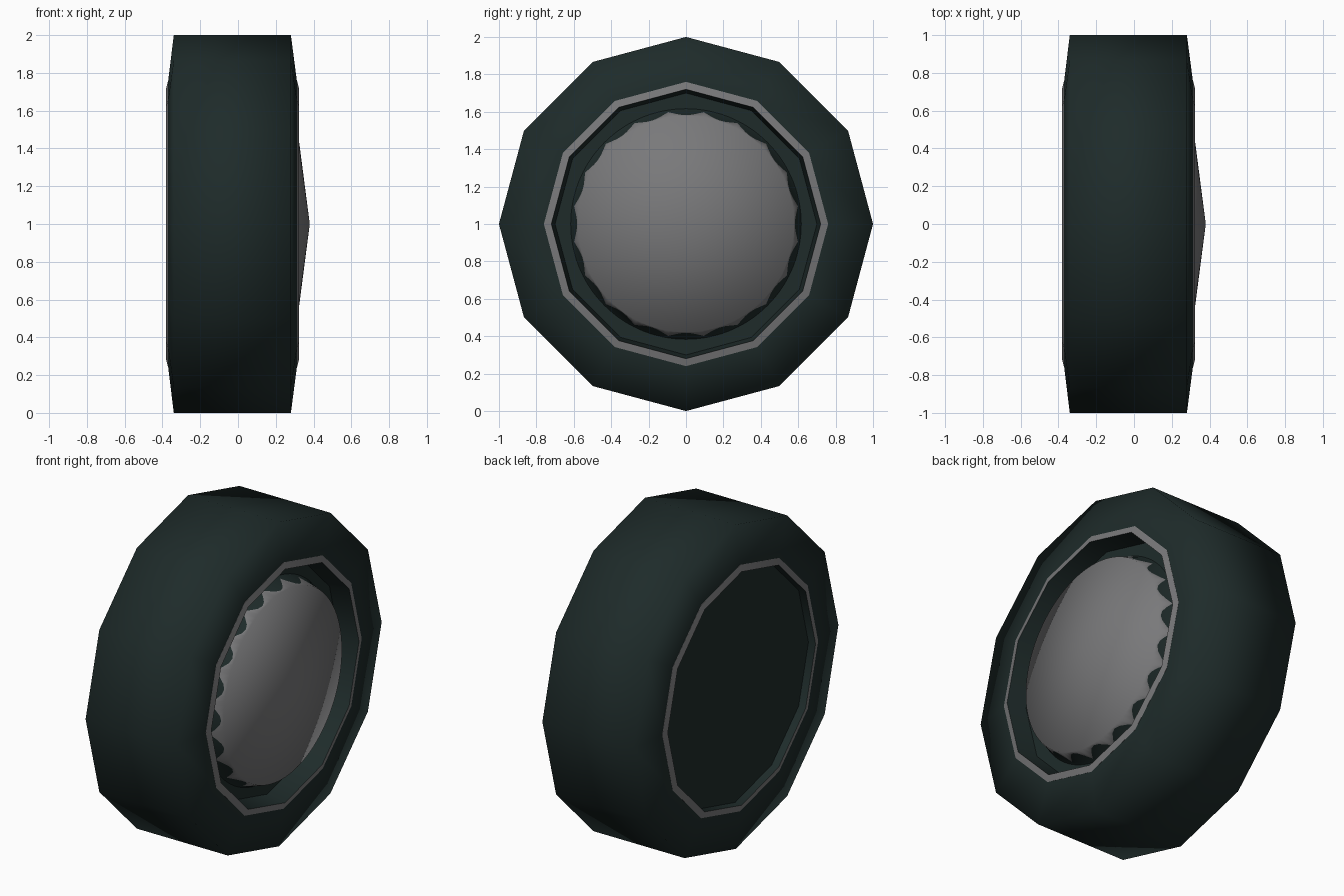
import bpy, bmesh, math
from math import sin, cos, pi

if "Cube" in bpy.data.objects:
    bpy.data.objects.remove(bpy.data.objects["Cube"])


def material(name, rgb):
    m = bpy.data.materials.new(name)
    m.diffuse_color = (*rgb, 1)
    m.use_nodes = True
    m.node_tree.nodes["Principled BSDF"].inputs["Base Color"].default_value = m.diffuse_color
    return m


RUBBER = material("dark_rubber", (0.013, 0.024, 0.023))
GREY = material("wheel_grey", (0.19, 0.19, 0.195))


def lathe(name, profile, sides, mats, band_mats, smooth_angle):
    """Spin a profile about the x axis at z = 1.
    Each profile point is a function of angle giving (x, radius)."""
    bm = bmesh.new()
    rings = []
    for p in profile:
        if p(0)[1] == 0:
            rings.append([bm.verts.new((p(0)[0], 0, 1))] * sides)
        else:
            ring = []
            for i in range(sides):
                a = 2 * pi * i / sides
                x, r = p(a)
                ring.append(bm.verts.new((x, r * cos(a), 1 + r * sin(a))))
            rings.append(ring)
    for b, (r0, r1) in enumerate(zip(rings, rings[1:])):
        for i in range(sides):
            j = (i + 1) % sides
            corners = list(dict.fromkeys((r0[i], r0[j], r1[j], r1[i])))
            bm.faces.new(corners).material_index = band_mats[b]
    bmesh.ops.recalc_face_normals(bm, faces=bm.faces)
    # open shells: make sure the face furthest along +x looks outwards
    top = max(bm.faces, key=lambda f: f.calc_center_median().x)
    if top.normal.x < 0:
        bmesh.ops.reverse_faces(bm, faces=bm.faces)
    me = bpy.data.meshes.new(name)
    bm.to_mesh(me)
    bm.free()
    for m in mats:
        me.materials.append(m)
    ob = bpy.data.objects.new(name, me)
    bpy.context.collection.objects.link(ob)
    bpy.ops.object.select_all(action='DESELECT')
    ob.select_set(True)
    bpy.context.view_layer.objects.active = ob
    bpy.ops.object.shade_smooth_by_angle(angle=math.radians(smooth_angle))
    return ob


def fixed(x, r):
    return lambda a: (x, r)


def lathe_points(name, points, *args):
    return lathe(name, [fixed(x, r) for x, r in points], *args)


# Tyre: rounded shading from the sides over the tread
lathe_points("tyre", [(-0.37, 0.755), (-0.34, 1.0), (0.28, 1.0), (0.312, 0.755)],
             12, [RUBBER], [0, 0, 0], 85)

# Grey rim rings with the recess walls and floors behind them
lathe_points("front_rim", [(0.30, 0.76), (0.312, 0.76), (0.322, 0.72),
                           (0.20, 0.70), (0.20, 0)],
             12, [RUBBER, GREY], [1, 1, 0, 0], 35)
back = lathe_points("back_rim", [(-0.36, 0.76), (-0.37, 0.76), (-0.38, 0.72),
                                 (-0.335, 0.715), (-0.335, 0)],
                    12, [RUBBER, GREY], [1, 1, 0, 0], 35)
back.data.flip_normals()

# Hub cap: shallow cone with a steep skirt, scalloped grey edge
RIM_R, RIM_X = 0.578, 0.305


def skirt_x(r):
    return RIM_X - (r - RIM_R) * 3


def scallop(a):
    r = 0.582 + 0.024 * (1 - abs(cos(10 * a)))
    return skirt_x(r), r


lathe("hub_cap", [fixed(0.38, 0), fixed(RIM_X, RIM_R), scallop,
                  fixed(skirt_x(0.61), 0.61), fixed(0.195, 0.62)],
      120, [RUBBER, GREY], [1, 1, 0, 0], 85)
